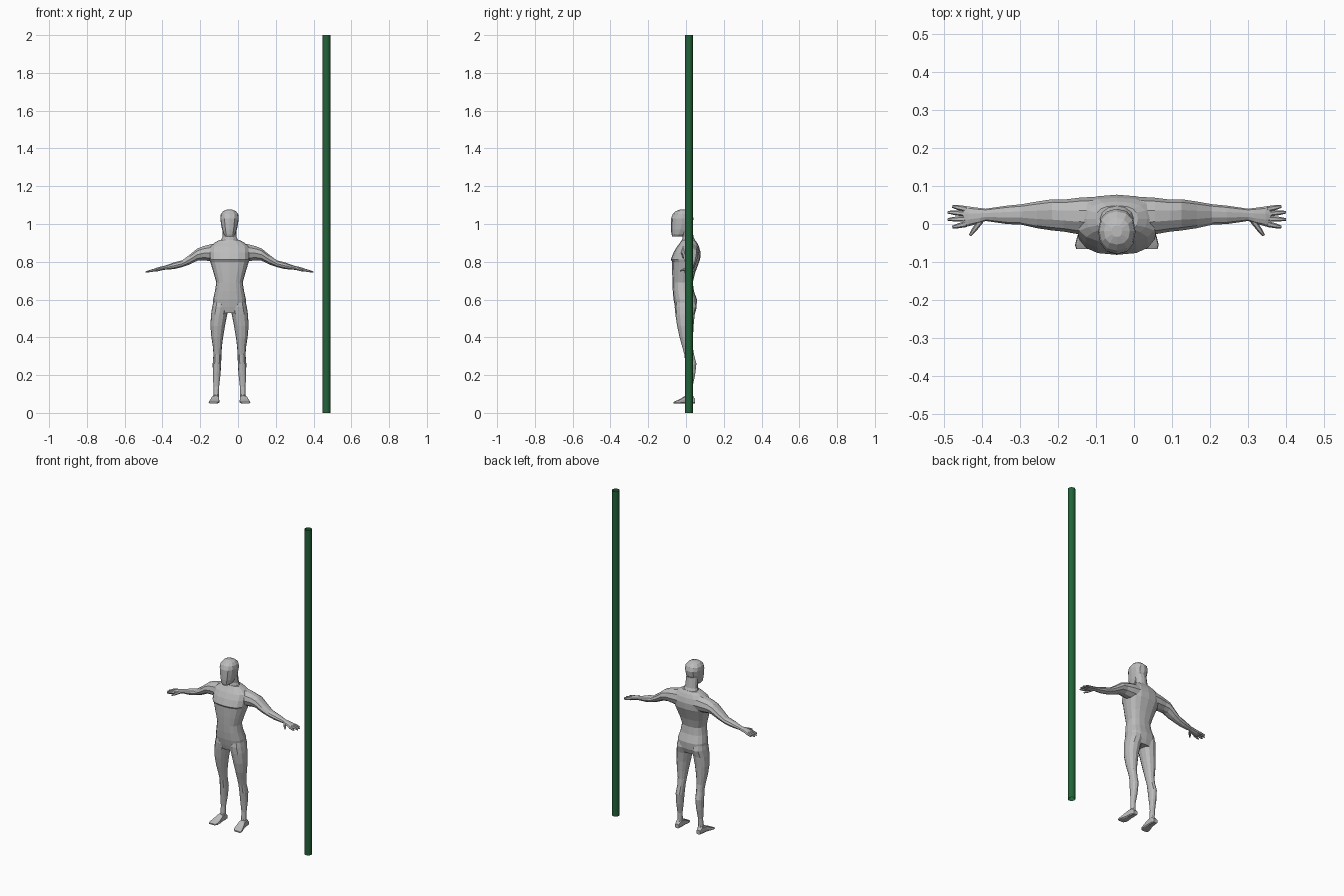
import bpy, bmesh, math
from mathutils import Vector

CX = -0.045  # centre line of the figure


def material(name, rgb):
    m = bpy.data.materials.new(name)
    m.diffuse_color = (*rgb, 1)
    return m


GREY = material("light grey", (0.5, 0.5, 0.5))
GREEN = material("dark green", (0.016, 0.125, 0.04))


def loft(name, rings, n=12, power=2.0, mirror=False):
    """Skin rings of (centre, half axis u, half axis v) with flat faces."""
    bm = bmesh.new()
    loops = []
    for c, u, v in rings:
        loop = []
        for i in range(n):
            a = 2 * math.pi * i / n
            cu, sv = math.cos(a), math.sin(a)
            fu = math.copysign(abs(cu) ** (2 / power), cu)
            fv = math.copysign(abs(sv) ** (2 / power), sv)
            loop.append(bm.verts.new(Vector(c) + Vector(u) * fu + Vector(v) * fv))
        loops.append(loop)
    for a, b in zip(loops, loops[1:]):
        for i in range(n):
            j = (i + 1) % n
            bm.faces.new((a[i], a[j], b[j], b[i]))
    bm.faces.new(loops[0])
    bm.faces.new(loops[-1])
    bmesh.ops.recalc_face_normals(bm, faces=bm.faces)
    me = bpy.data.meshes.new(name)
    bm.to_mesh(me)
    bm.free()
    me.materials.append(GREY)
    ob = bpy.data.objects.new(name, me)
    ob.location.x = CX
    bpy.context.collection.objects.link(ob)
    if mirror:
        ob.modifiers.new("mirror", 'MIRROR').use_clip = False
    return ob


def level(z, x0, x1, y0, y1):
    """Horizontal ring from its extents."""
    return (((x0 + x1) / 2, (y0 + y1) / 2, z), ((x1 - x0) / 2, 0, 0), (0, (y1 - y0) / 2, 0))


def upright(x, z, y, hz, hy):
    """Ring across an arm."""
    return ((x, y, z), (0, hy, 0), (0, 0, hz))


# torso: height, half width, front, back
torso = [(.53, .07, -.05, .045), (.56, .085, -.058, .056), (.60, .087, -.066, .058),
         (.645, .077, -.07, .042), (.69, .070, -.072, .036), (.74, .084, -.073, .048),
         (.80, .102, -.073, .07), (.812, .106, -.081, .075), (.85, .108, -.066, .077),
         (.88, .105, -.048, .069), (.90, .08, -.032, .059), (.915, .055, -.022, .048)]
loft("torso", [level(z, -w, w, f, b) for z, w, f, b in torso], 16, 2.6)

# neck
neck = [(.89, .055, -.025, .06), (.93, .038, -.018, .04), (.99, .036, -.03, .032)]
loft("neck", [level(z, -w, w, f, b) for z, w, f, b in neck], 12)

# head
head = [(.933, .02, -.072, -.02), (.945, .031, -.077, .0), (.97, .039, -.08, .02),
        (1.0, .045, -.08, .035), (1.03, .049, -.079, .04), (1.052, .046, -.07, .033),
        (1.068, .034, -.054, .016), (1.076, .014, -.034, -.004)]
loft("head", [level(z, -w, w, f, b) for z, w, f, b in head], 12, 2.3)

# arms: out, height, depth, half height, half depth
arm = [(.05, .85, .02, .053, .052), (.10, .848, .021, .047, .048), (.14, .845, .022, .039, .042),
       (.17, .838, .024, .034, .041), (.21, .812, .024, .027, .035), (.25, .79, .025, .019, .027),
       (.29, .780, .024, .019, .024), (.325, .772, .024, .014, .019), (.345, .768, .024, .011, .016),
       (.36, .765, .022, .011, .02), (.39, .758, .02, .010, .026), (.405, .754, .02, .007, .025)]
loft("arm", [upright(*r) for r in arm], 10, mirror=True)

# fingers and thumb: start point, tip point
fingers = [((.395, .000, .756), (.432, -.008, .747)), ((.395, .014, .757), (.444, .012, .746)),
           ((.395, .027, .757), (.444, .031, .746)), ((.395, .039, .756), (.432, .046, .748)),
           ((.358, .008, .764), (.386, -.030, .752))]
for k, (a, b) in enumerate(fingers):
    a, b = Vector(a), Vector(b)
    d = (b - a).normalized()
    side = d.cross(Vector((0, 0, 1))).normalized()
    up = side.cross(d)
    loft("thumb" if k == 4 else f"finger_{k + 1}",
         [(a.lerp(b, t), side * r, up * r) for t, r in ((0, .008), (.6, .0065), (1, .0035))],
         6, mirror=True)

# legs: height, inner, outer, front, back
leg = [(.62, .008, .078, -.05, .042), (.56, .003, .092, -.06, .057), (.52, .012, .098, -.056, .046),
       (.46, .024, .101, -.047, .04), (.40, .034, .096, -.034, .037), (.35, .040, .088, -.020, .036),
       (.31, .043, .085, -.009, .042), (.26, .044, .089, -.003, .055), (.20, .048, .088, .004, .048),
       (.14, .055, .085, .010, .035), (.10, .056, .084, .006, .035), (.06, .056, .088, -.004, .047)]
loft("leg", [level(*r) for r in leg], 12, 2.2, mirror=True)

# feet: depth, inner, outer, top (sole at 0.05)
foot = [(.048, .060, .086, .075), (.03, .056, .090, .095), (-.005, .055, .095, .09),
        (-.035, .053, .105, .071), (-.055, .055, .110, .063), (-.066, .066, .107, .058)]
loft("foot", [(((a + b) / 2, y, (.05 + t) / 2), ((b - a) / 2, 0, 0), (0, 0, (t - .05) / 2))
              for y, a, b, t in foot], 12, 4, mirror=True)

# open tube standing beside the figure
bpy.ops.mesh.primitive_cylinder_add(vertices=24, radius=.021, depth=2, end_fill_type='NOTHING',
                                    location=(.468, .015, 1))
pole = bpy.context.object
pole.name = "pole"
pole.data.materials.append(GREEN)
bpy.ops.object.shade_smooth_by_angle(angle=math.radians(30))
